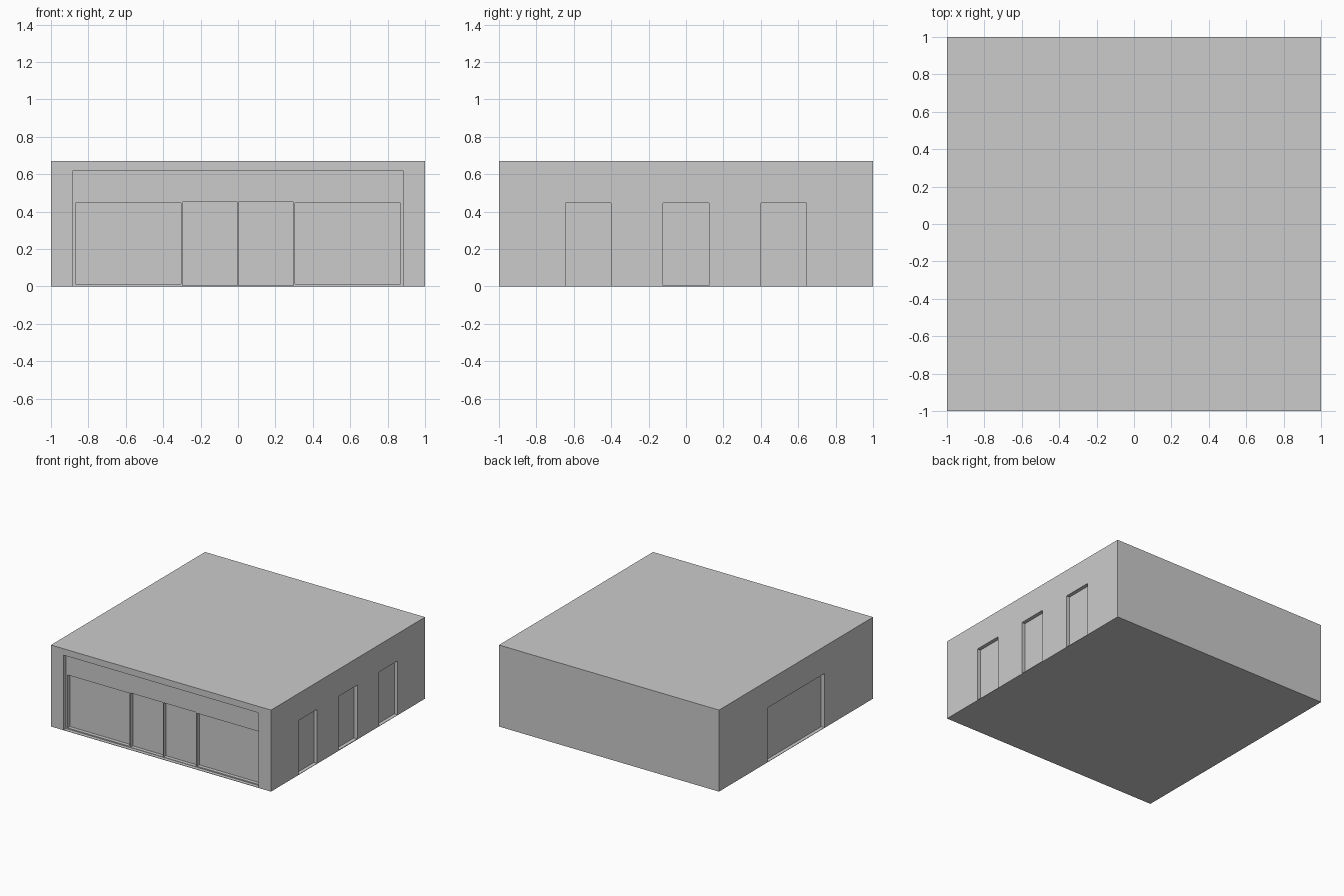
import bpy

if "Cube" in bpy.data.objects:
    bpy.data.objects.remove(bpy.data.objects["Cube"])


def box(name, lo, hi):
    """Axis-aligned box between two corners."""
    bpy.ops.mesh.primitive_cube_add(
        size=1, location=[(a + b) / 2 for a, b in zip(lo, hi)])
    ob = bpy.context.object
    ob.name = name
    ob.scale = [b - a for a, b in zip(lo, hi)]
    bpy.ops.object.transform_apply(location=True, rotation=True, scale=True)
    return ob


def recess(target, name, lo, hi):
    """Carve a box-shaped recess into the target and discard the cutter."""
    cutter = box(name, lo, hi)
    cutter.hide_render = True
    mod = target.modifiers.new(name, 'BOOLEAN')
    mod.operation = 'DIFFERENCE'
    mod.solver = 'EXACT'
    mod.object = cutter
    bpy.context.view_layer.objects.active = target
    bpy.ops.object.modifier_apply(modifier=mod.name)
    bpy.data.objects.remove(cutter)


H = 0.67        # building height
HEAD = 0.447    # top of doors and windows
D = 0.03        # depth of one recess step

# Main block with flat roof
building = box("building", (-1, -1, 0), (1, 1, H))

# Wide shopfront recess
recess(building, "shopfront_recess", (-0.885, -1.1, 0.003), (0.885, -1 + D, 0.617))

# Display windows and double doors set deeper into the shopfront
for side in (-1, 1):
    for name, a, b, sill, head in (("window", 0.306, 0.869, 0.012, HEAD),
                                   ("door", 0.002, 0.298, 0.006, 0.452)):
        x0, x1 = sorted((side * a, side * b))
        recess(building, name, (x0, -1.1, sill), (x1, -1 + 2 * D, head))

# Three doorways on the right wall
for y, sill in ((-0.522, 0.003), (0, 0.006), (0.522, 0.003)):
    recess(building, "side_doorway", (1 - D, y - 0.122, sill), (1.1, y + 0.122, HEAD))

# Wide loading doorway on the left wall
recess(building, "loading_doorway", (-1.1, -0.37, 0.003), (-1 + D, 0.37, HEAD))
